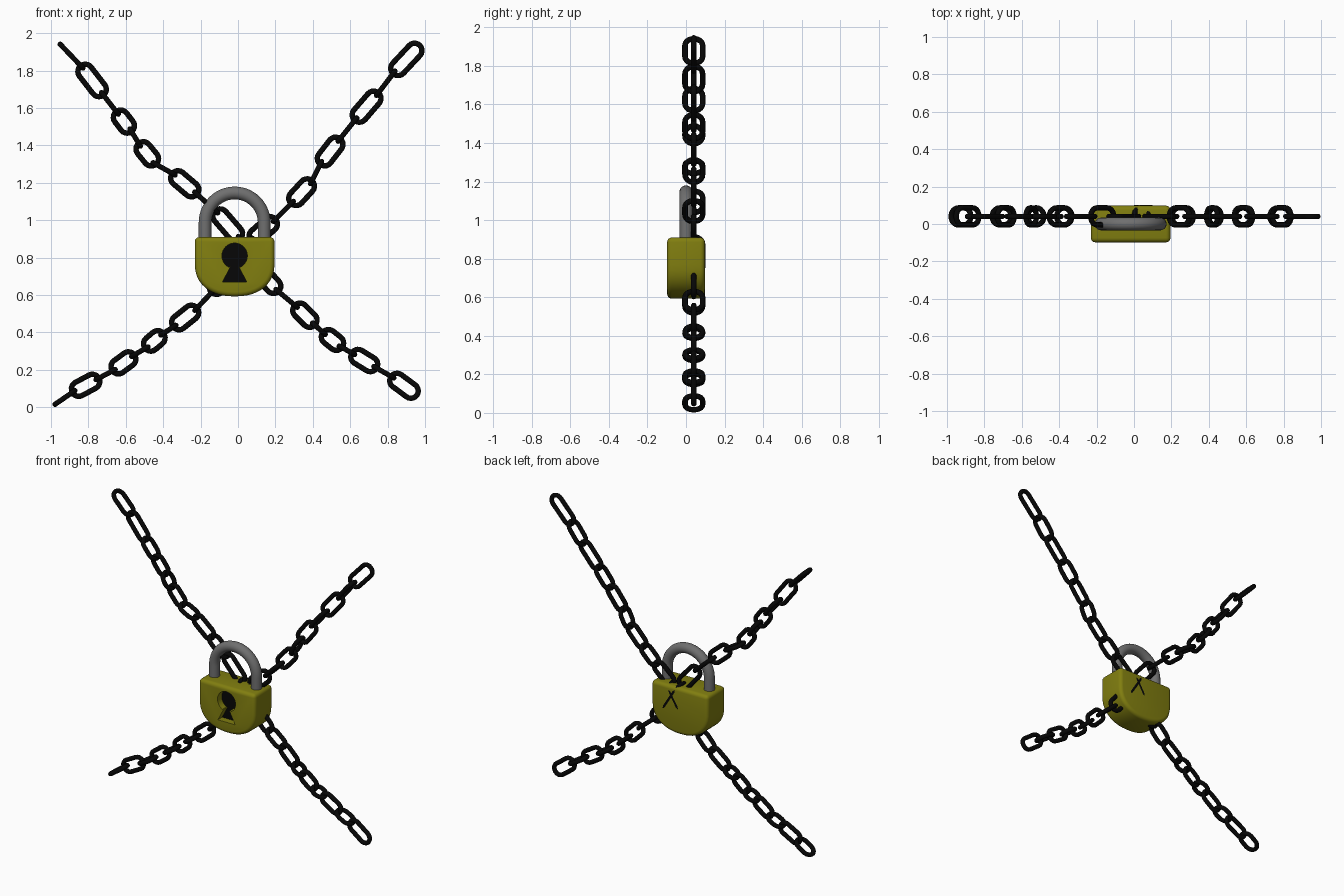
import bpy, bmesh, math
from mathutils import Vector

if "Cube" in bpy.data.objects:
    bpy.data.objects.remove(bpy.data.objects["Cube"])


def material(name, rgb):
    m = bpy.data.materials.new(name)
    m.diffuse_color = (*rgb, 1)
    m.use_nodes = True
    m.node_tree.nodes["Principled BSDF"].inputs["Base Color"].default_value = m.diffuse_color
    return m


BRASS = material("brass", (0.22, 0.21, 0.005))
STEEL = material("steel", (0.16, 0.16, 0.16))
BLACK = material("black", (0.002, 0.002, 0.002))
CX = -0.018  # lock centre line


def add_object(name, bm, mat):
    bmesh.ops.recalc_face_normals(bm, faces=bm.faces[:])
    me = bpy.data.meshes.new(name)
    bm.to_mesh(me)
    bm.free()
    ob = bpy.data.objects.new(name, me)
    bpy.context.collection.objects.link(ob)
    me.materials.append(mat)
    return ob


def activate(ob):
    bpy.ops.object.select_all(action='DESELECT')
    ob.select_set(True)
    bpy.context.view_layer.objects.active = ob


def smooth(ob, angle=35):
    activate(ob)
    bpy.ops.object.shade_smooth_by_angle(angle=math.radians(angle))


def prism(name, outline, y0, y1, mat):
    """Extrude an xz outline from y0 to y1."""
    bm = bmesh.new()
    f = bm.faces.new([bm.verts.new((CX + x, y0, z)) for x, z in outline])
    ext = bmesh.ops.extrude_face_region(bm, geom=[f])
    for v in ext["geom"]:
        if isinstance(v, bmesh.types.BMVert):
            v.co.y = y1
    return add_object(name, bm, mat)


def add_tube(bm, rings):
    """Turn a list of closed cross-sections into vertex rings."""
    return [[bm.verts.new(p) for p in ring] for ring in rings]


def bridge(bm, a, b):
    n = len(a)
    for i in range(n):
        bm.faces.new((a[i], a[(i + 1) % n], b[(i + 1) % n], b[i]))


# Lock body: flat top, straight sides, round bottom
outline = [(0.213, 0.91), (0.213, 0.77)]
for i in range(1, 24):
    t = math.pi * i / 24
    c, s = math.cos(t), math.sin(t)
    outline.append((0.213 * math.copysign(abs(c) ** 0.88, c), 0.77 - 0.177 * s ** 0.88))
outline += [(-0.213, 0.77), (-0.213, 0.91)]
body = prism("lock_body", outline, -0.098, 0.098, BRASS)
activate(body)
bev = body.modifiers.new("bevel", 'BEVEL')
bev.width, bev.segments, bev.limit_method = 0.024, 4, 'ANGLE'
bev.angle_limit = math.radians(40)
bpy.ops.object.modifier_apply(modifier="bevel")

# Keyhole: circle with a flared slot, recessed, with a black floor
keyhole = [(0.065, 0.67), (0.022, 0.752)]
keyhole += [(0.068 * math.sin(a), 0.81 - 0.068 * math.cos(a))
            for a in [math.radians(28 + 304 * i / 28) for i in range(29)]]
keyhole += [(-0.022, 0.752), (-0.065, 0.67)]
cutter = prism("keyhole_cutter", keyhole, -0.2, -0.05, BRASS)
activate(body)
cut = body.modifiers.new("keyhole", 'BOOLEAN')
cut.object, cut.operation, cut.solver = cutter, 'DIFFERENCE', 'EXACT'
bpy.ops.object.modifier_apply(modifier="keyhole")
bpy.data.objects.remove(cutter)
smooth(body)
prism("keyhole_floor", keyhole, -0.052, -0.045, BLACK)

# Shackle: U-shaped bar
bm = bmesh.new()
R, r, top = 0.158, 0.034, 0.988
path = [(R, 0.86, 0)] + [(R * math.cos(t), top + R * math.sin(t), t)
                         for t in [math.pi * i / 28 for i in range(29)]] + [(-R, 0.86, math.pi)]
rings = []
for x, z, t in path:
    ring = []
    for j in range(20):
        p = math.tau * j / 20
        d = r * math.cos(p)
        ring.append((CX + x + d * math.cos(t), r * math.sin(p), z + d * math.sin(t)))
    rings.append(ring)
rings = add_tube(bm, rings)
for a, b in zip(rings, rings[1:]):
    bridge(bm, a, b)
bm.faces.new(rings[0])
bm.faces.new(rings[-1])
smooth(add_object("shackle", bm, STEEL), 50)


def add_link(bm, p, q, edge_on):
    """One oval link between two joints, flat to the front or turned edge-on."""
    p, q = Vector((p[0], 0.0405, p[1])), Vector((q[0], 0.0405, q[1]))
    u = (q - p).normalized()
    y = Vector((0, 1, 0))
    side = u.cross(y)
    v, n = (y, side) if edge_on else (side, y)
    tube = 0.0145
    rad = (0.06 if edge_on else 0.054) - tube
    half = (q - p).length / 2 + (0.03 if edge_on else 0.016)
    a = max(half - rad - tube, 0)
    mid = (p + q) / 2
    rings = []
    for end in (1, -1):
        for i in range(11):
            t = -math.pi / 2 + math.pi * i / 10
            d = (u * math.cos(t) + v * math.sin(t)) * end
            ring = []
            for j in range(10):
                f = math.tau * j / 10
                ring.append(mid + u * a * end + d * (rad + tube * math.cos(f))
                            + n * tube * math.sin(f))
            rings.append(ring)
    rings = add_tube(bm, rings)
    for i in range(len(rings)):
        bridge(bm, rings[i - 1], rings[i])


def chain(name, joints):
    bm = bmesh.new()
    for i, (p, q) in enumerate(zip(joints, joints[1:])):
        add_link(bm, p, q, i % 2 == 0)
    smooth(add_object(name, bm, BLACK), 60)


# Two sagging chains crossing inside the lock (x, z of the joints)
chain("falling_chain", [
    (-.94, 1.93), (-.84, 1.825), (-.72, 1.67), (-.65, 1.58), (-.57, 1.475), (-.53, 1.41),
    (-.44, 1.30), (-.35, 1.25), (-.22, 1.14), (-.12, 1.05), (.01, .90), (.115, .73),
    (.215, .62), (.305, .545), (.41, .44), (.455, .40), (.555, .32), (.61, .29),
    (.74, .21), (.82, .165), (.955, .065)])
chain("rising_chain", [
    (-.965, .025), (-.885, .08), (-.745, .155), (-.67, .195), (-.555, .28), (-.495, .315),
    (-.40, .395), (-.345, .43), (-.22, .53), (-.14, .615), (-.015, .75), (.07, .89),
    (.20, 1.005), (.285, 1.09), (.395, 1.21), (.44, 1.30), (.545, 1.435), (.625, 1.535),
    (.75, 1.68), (.83, 1.785), (.97, 1.935)])
